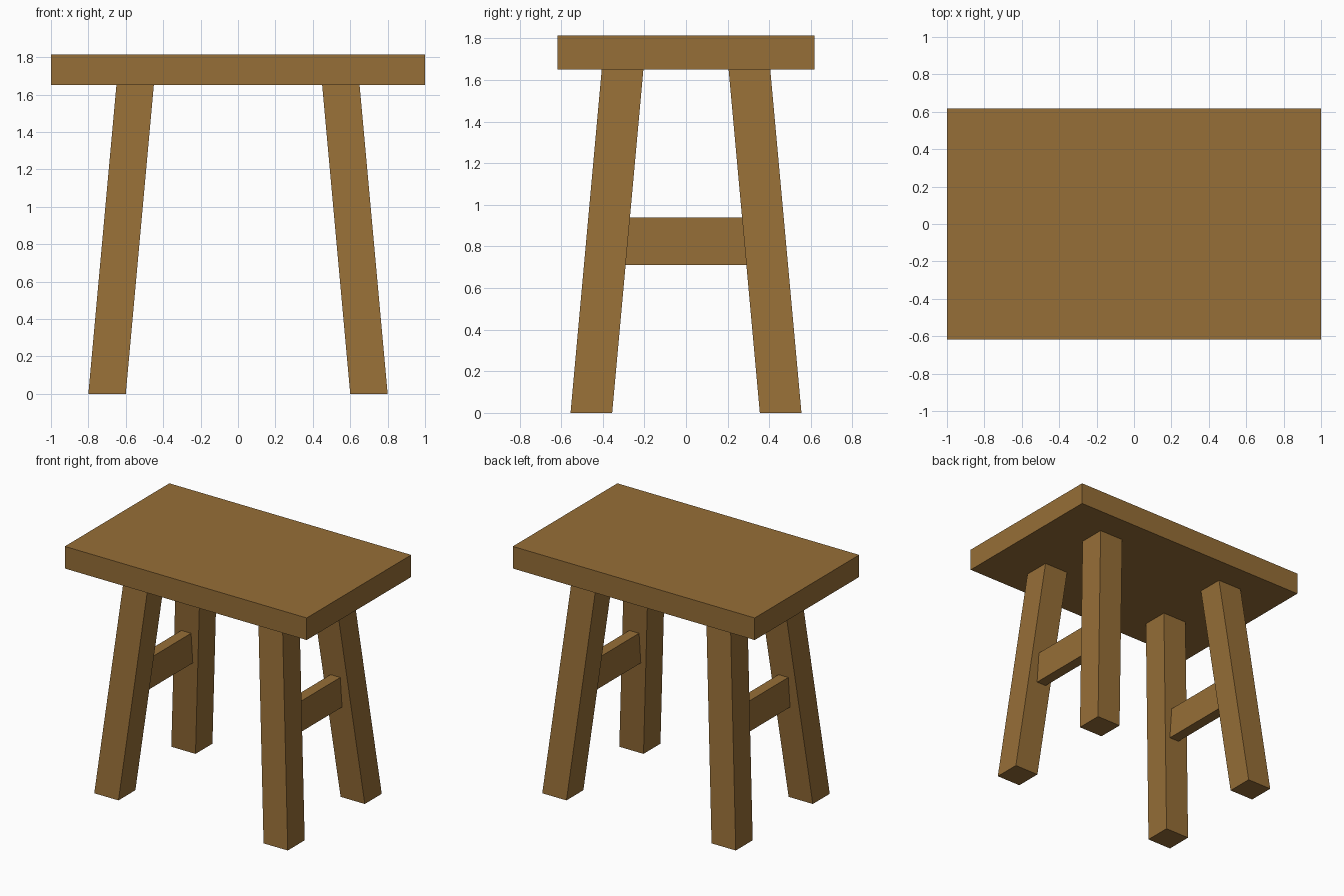
import bpy

if "Cube" in bpy.data.objects:
    bpy.data.objects.remove(bpy.data.objects["Cube"])

wood = bpy.data.materials.new("brown_wood")
wood.diffuse_color = (0.305, 0.156, 0.038, 1)
wood.use_nodes = True
wood.node_tree.nodes["Principled BSDF"].inputs["Base Color"].default_value = wood.diffuse_color

SEAT_BOTTOM, SEAT_TOP = 1.65, 1.815
SPLAY = 0.15 / 1.65          # how far the legs lean inward per unit of height


def loft(name, low, high, z0, z1):
    """Four-sided block between two rectangles given as (x0, x1, y0, y1)."""
    verts = []
    for (x0, x1, y0, y1), z in ((low, z0), (high, z1)):
        verts += [(x0, y0, z), (x1, y0, z), (x1, y1, z), (x0, y1, z)]
    faces = [(3, 2, 1, 0), (4, 5, 6, 7)]
    faces += [(i, (i + 1) % 4, (i + 1) % 4 + 4, i + 4) for i in range(4)]
    mesh = bpy.data.meshes.new(name)
    mesh.from_pydata(verts, [], faces)
    mesh.materials.append(wood)
    obj = bpy.data.objects.new(name, mesh)
    bpy.context.collection.objects.link(obj)
    return obj


# Seat slab
slab = (-1, 1, -0.617, 0.617)
loft("seat", slab, slab, SEAT_BOTTOM, SEAT_TOP)

# Splayed legs, tenoned through to the top of the seat
shift = SPLAY * SEAT_TOP
for sx, side in ((-1, "left"), (1, "right")):
    for sy, end in ((-1, "front"), (1, "back")):
        cx, cy = 0.7 * sx, 0.455 * sy
        tx, ty = cx - sx * shift, cy - sy * shift
        loft(f"{end}_{side}_leg",
             (cx - 0.1, cx + 0.1, cy - 0.1, cy + 0.1),
             (tx - 0.1, tx + 0.1, ty - 0.1, ty + 0.1), 0, SEAT_TOP)

    # Side stretcher, its ends flush with the outer leg faces
    z0, z1 = 0.71, 0.94
    y0, y1 = 0.555 - SPLAY * z0, 0.555 - SPLAY * z1
    xa, xb = sorted((0.577 * sx, 0.657 * sx))
    loft(f"{side}_stretcher", (xa, xb, -y0, y0), (xa, xb, -y1, y1), z0, z1)
